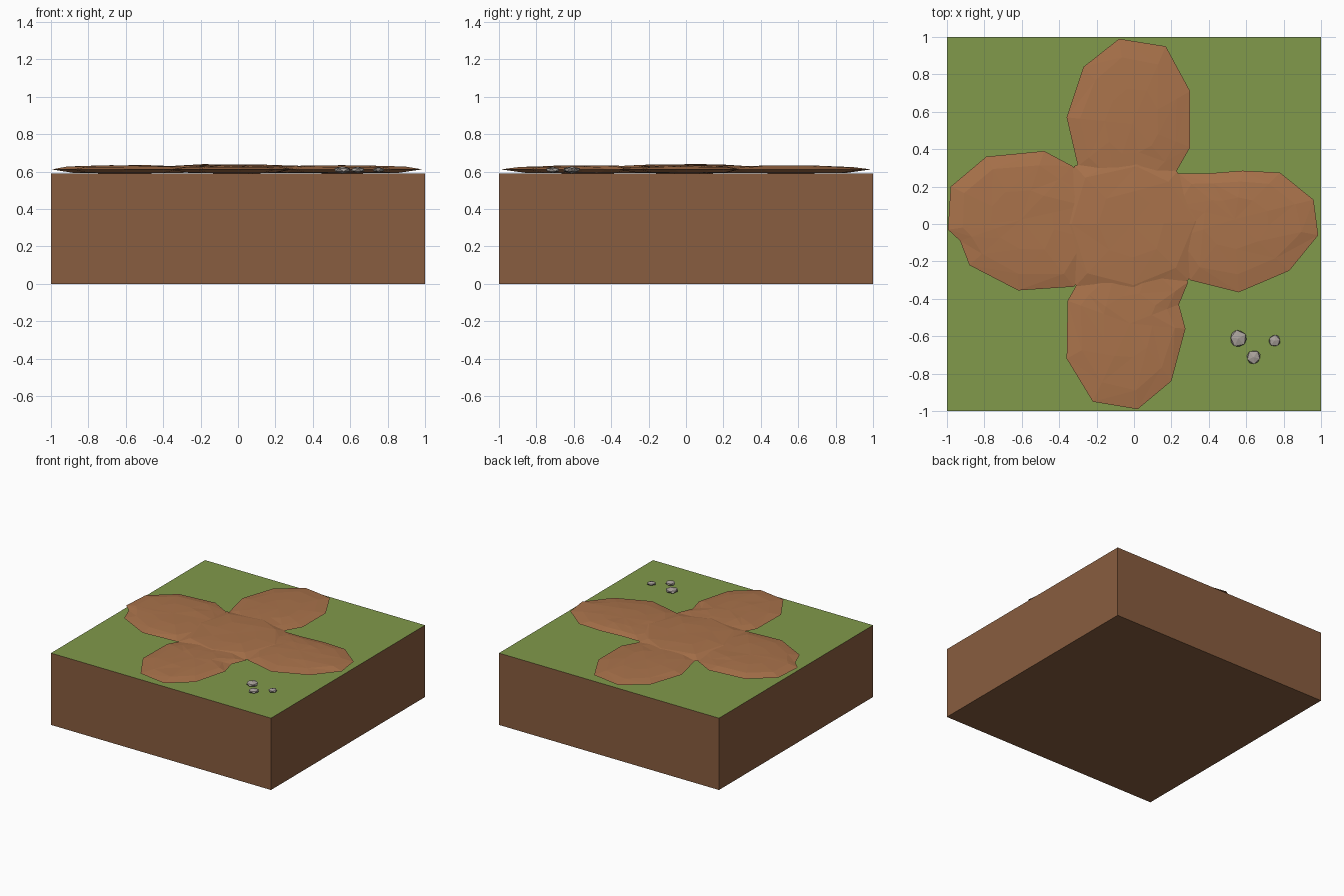
import bpy, bmesh, math, random
from mathutils import Vector

if "Cube" in bpy.data.objects:
    bpy.data.objects.remove(bpy.data.objects["Cube"])

random.seed(4)


def material(name, rgb):
    m = bpy.data.materials.new(name)
    m.diffuse_color = (*rgb, 1)
    m.use_nodes = True
    m.node_tree.nodes["Principled BSDF"].inputs["Base Color"].default_value = m.diffuse_color
    return m


GRASS = material("grass", (0.22, 0.32, 0.07))
SOIL = material("soil", (0.25, 0.11, 0.05))
DIRT = material("dirt", (0.40, 0.17, 0.07))
STONE = material("stone", (0.40, 0.36, 0.33))


def finish(bm, name, *mats):
    bmesh.ops.recalc_face_normals(bm, faces=bm.faces)
    me = bpy.data.meshes.new(name)
    bm.to_mesh(me)
    bm.free()
    for m in mats:
        me.materials.append(m)
    ob = bpy.data.objects.new(name, me)
    bpy.context.collection.objects.link(ob)
    return ob


# Ground block: soil with a grass top face
TOP = 0.59
bm = bmesh.new()
bmesh.ops.create_cube(bm, size=1)
for v in bm.verts:
    v.co = (v.co.x * 2, v.co.y * 2, (v.co.z + 0.5) * TOP)
bm.normal_update()
for f in bm.faces:
    f.material_index = 1 if f.normal.z > 0.9 else 0
finish(bm, "ground_block", SOIL, GRASS)


# Flattened dirt mound: rings of a squashed pebble built from its outline
def mound(name, outline, height, mid=0.612):
    bm = bmesh.new()
    c = sum((Vector(p) for p in outline), Vector((0, 0))) / len(outline)
    profile = [(0.72, TOP + 0.004), (1.0, mid), (0.78, height - 0.008), (0.42, height - 0.001)]
    rings = []
    for i, (s, z) in enumerate(profile):
        ring = []
        for p in outline:
            jitter = 0 if i == 1 else random.uniform(-0.03, 0.03)
            q = c + (Vector(p) - c) * (s + jitter)
            ring.append(bm.verts.new((q.x, q.y, z + jitter * 0.06)))
        rings.append(ring)
    n = len(outline)
    for a, b in zip(rings, rings[1:]):
        for i in range(n):
            j = (i + 1) % n
            bm.faces.new((a[i], a[j], b[j]))
            bm.faces.new((a[i], b[j], b[i]))
    for ring, z in ((rings[0], TOP), (rings[-1], height)):
        tip = bm.verts.new((c.x, c.y, z))
        for i in range(n):
            bm.faces.new((ring[i], ring[(i + 1) % n], tip))
    finish(bm, name, DIRT)


mound("dirt_back", [(-0.08, 0.99), (0.17, 0.95), (0.30, 0.71), (0.30, 0.41), (0.22, 0.27),
                    (0.08, 0.15), (-0.14, 0.16), (-0.30, 0.31), (-0.36, 0.57), (-0.27, 0.84)], 0.632)
mound("dirt_right", [(0.24, 0.27), (0.39, 0.27), (0.58, 0.285), (0.78, 0.275), (0.96, 0.13),
                     (0.985, -0.06), (0.83, -0.25), (0.56, -0.365), (0.30, -0.30),
                     (0.15, -0.10), (0.15, 0.12)], 0.634)
mound("dirt_left", [(-0.33, 0.31), (-0.48, 0.39), (-0.79, 0.36), (-0.98, 0.20), (-0.995, -0.03),
                    (-0.93, -0.09), (-0.88, -0.22), (-0.62, -0.355), (-0.32, -0.335),
                    (-0.17, -0.10), (-0.17, 0.12)], 0.634)
mound("dirt_front", [(-0.31, -0.33), (-0.355, -0.41), (-0.36, -0.72), (-0.22, -0.95), (0.02, -0.99),
                     (0.20, -0.84), (0.275, -0.56), (0.24, -0.43), (0.29, -0.31),
                     (0.10, -0.15), (-0.12, -0.16)], 0.633)
mound("dirt_centre", [(0.42, 0.02), (0.23, 0.28), (0.02, 0.40), (-0.32, 0.31),
                      (-0.42, 0.0), (-0.31, -0.33), (0.0, -0.41), (0.29, -0.30)], 0.639, 0.613)

# Small squashed stones
for i, (x, y, r, h, turn) in enumerate([(0.557, -0.612, 0.048, 0.019, 0.5),
                                        (0.640, -0.712, 0.040, 0.016, 1.0),
                                        (0.752, -0.624, 0.034, 0.014, 0.2)]):
    bm = bmesh.new()
    bmesh.ops.create_icosphere(bm, subdivisions=1, radius=1)
    for v in bm.verts:
        k = r * random.uniform(0.93, 1.07)
        v.co = (v.co.x * k, v.co.y * k, v.co.z * h)
    ob = finish(bm, f"stone_{i + 1}", STONE)
    ob.location = (x, y, 0.609)
    ob.rotation_euler.z = turn
